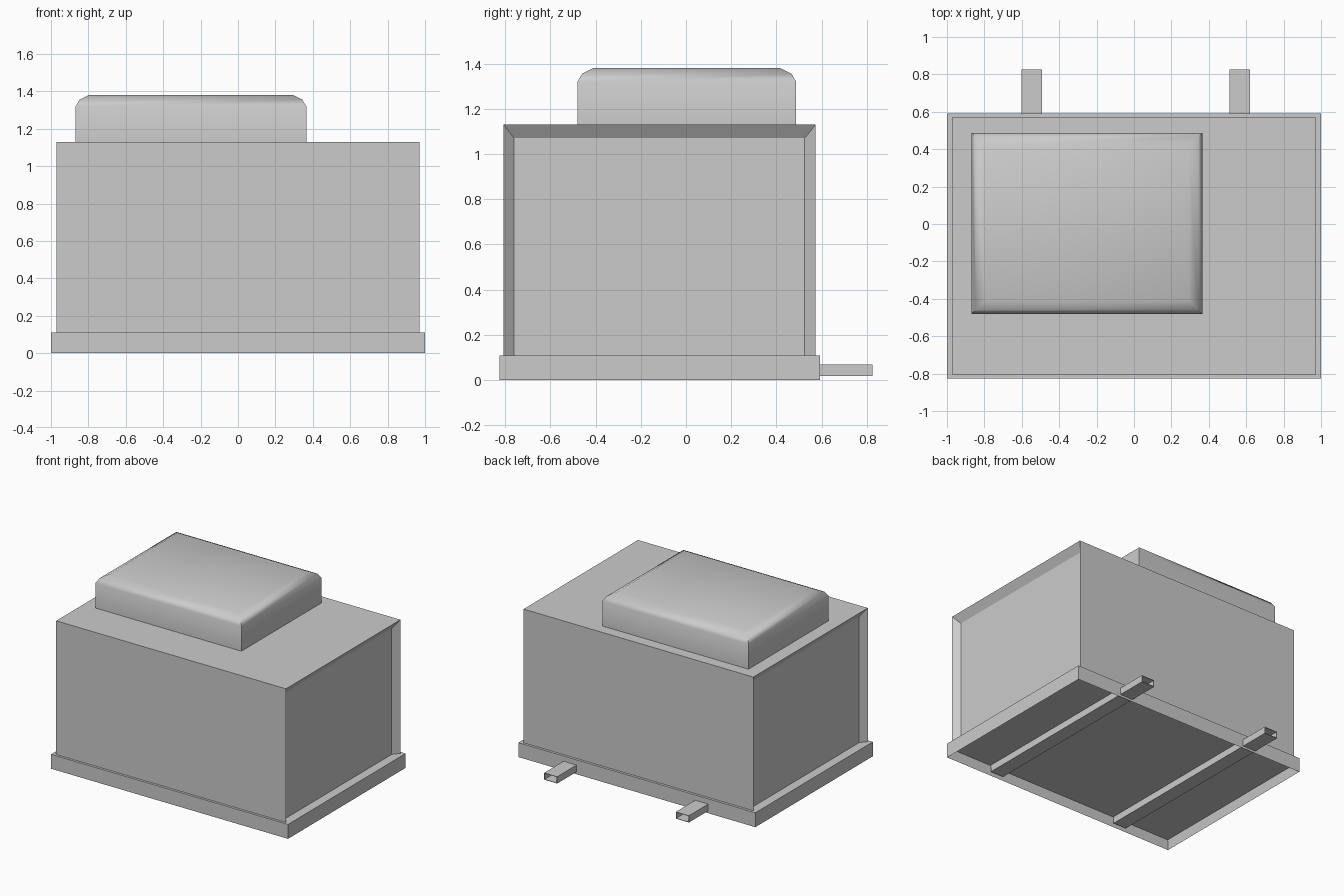
import bpy
import bmesh
import math
from mathutils import Vector

cube = bpy.data.objects.get("Cube")
if cube:
    bpy.data.objects.remove(cube, do_unlink=True)

grey = bpy.data.materials.new("plain_grey")
grey.use_nodes = True
COLOUR = (0.6, 0.6, 0.6, 1)
grey.diffuse_color = COLOUR
grey.node_tree.nodes["Principled BSDF"].inputs["Base Color"].default_value = COLOUR


def box(lo, hi):
    """New bmesh holding a box between two corners."""
    bm = bmesh.new()
    bmesh.ops.create_cube(bm, size=1)
    lo, hi = Vector(lo), Vector(hi)
    bmesh.ops.scale(bm, vec=hi - lo, verts=bm.verts)
    bmesh.ops.translate(bm, vec=(lo + hi) / 2, verts=bm.verts)
    return bm


def facing(bm, direction):
    bm.normal_update()
    return [f for f in bm.faces if f.normal.dot(Vector(direction)) > 0.99]


def finish(bm, name):
    mesh = bpy.data.meshes.new(name)
    bm.to_mesh(mesh)
    bm.free()
    mesh.materials.append(grey)
    obj = bpy.data.objects.new(name, mesh)
    bpy.context.collection.objects.link(obj)
    return obj


# Base tray, hollow underneath
FLOOR = 0.07
bm = box((-1, -0.825, 0), (1, 0.592, 0.11))
under = facing(bm, (0, 0, -1))
bmesh.ops.inset_region(bm, faces=under, thickness=0.02)
bmesh.ops.translate(bm, vec=(0, 0, FLOOR), verts=under[0].verts)
finish(bm, "base_tray")

# Main housing with a recessed panel in each end
bm = box((-0.97, -0.807, 0.075), (0.97, 0.573, 1.13))
for side in (-1, 1):
    panel = facing(bm, (side, 0, 0))
    bmesh.ops.inset_region(bm, faces=panel, thickness=0.02)
    for v in panel[0].verts:
        v.co.x = side * 0.93
        v.co.y = 0.525 if v.co.y > 0 else -0.76
        v.co.z = 1.07 if v.co.z > 0.5 else 0.1
finish(bm, "housing")

# Raised hood with a rounded top edge
bm = box((-0.868, -0.48, 1.125), (0.365, 0.487, 1.32))
top = facing(bm, (0, 0, 1))
for inset, rise in ((0.03, 0.035), (0.07, 0.025)):
    bmesh.ops.inset_region(bm, faces=top, thickness=inset)
    bmesh.ops.translate(bm, vec=(0, 0, rise), verts=top[0].verts)
hood = finish(bm, "hood")
bpy.ops.object.select_all(action="DESELECT")
hood.select_set(True)
bpy.context.view_layer.objects.active = hood
bpy.ops.object.shade_smooth_by_angle(angle=math.radians(38))

# Open-ended square tubes running under the floor and out of the back
for name, x in (("left_tube", 0.565), ("right_tube", -0.547)):
    bm = box((x - 0.055, -0.806, 0.018), (x + 0.055, 0.825, FLOOR))
    ends = facing(bm, (0, 1, 0)) + facing(bm, (0, -1, 0))
    bmesh.ops.delete(bm, geom=ends, context="FACES_ONLY")
    wall = finish(bm, name).modifiers.new("wall", "SOLIDIFY")
    wall.thickness = 0.005
    wall.offset = -1
